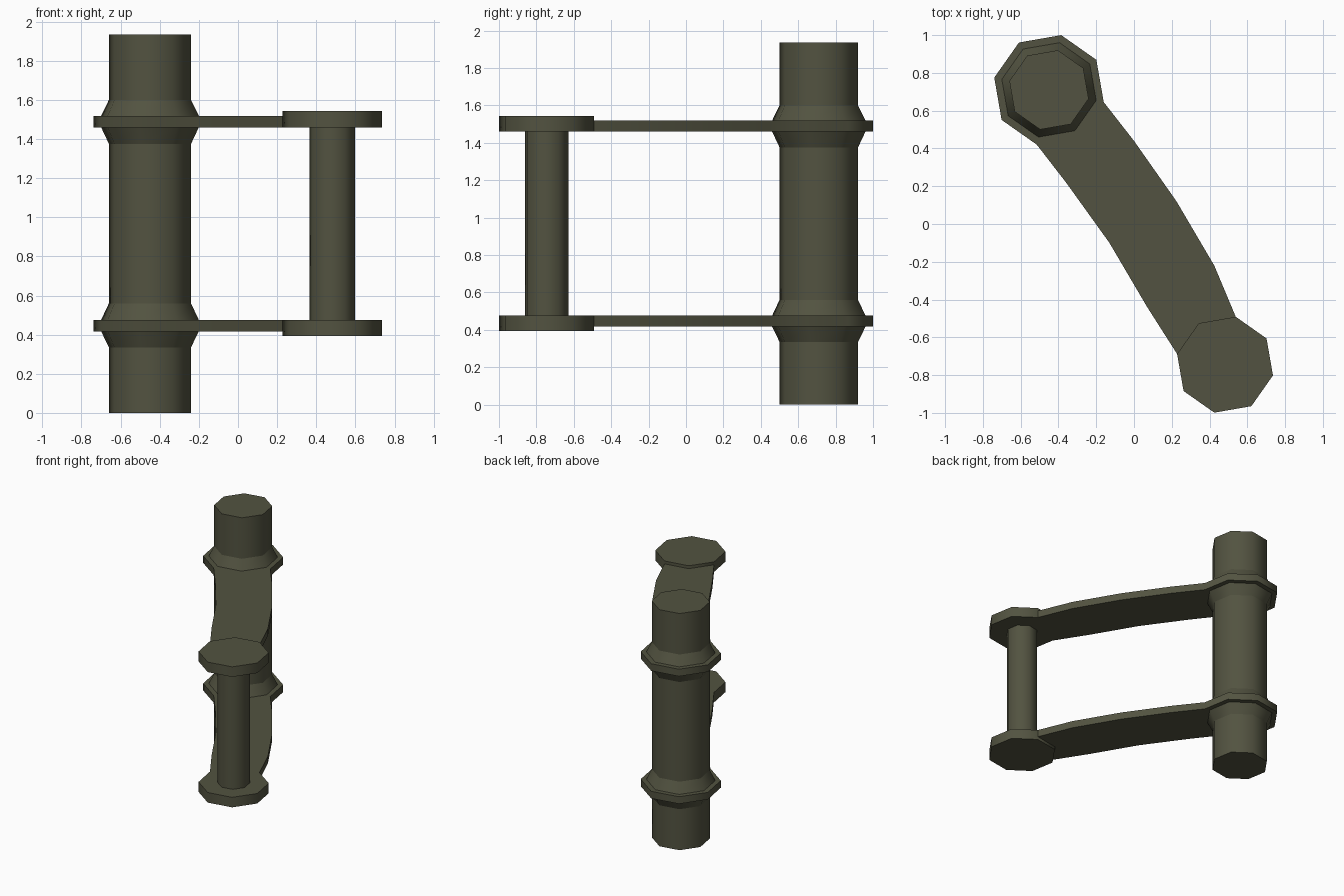
import bpy, math

if "Cube" in bpy.data.objects:
    bpy.data.objects.remove(bpy.data.objects["Cube"])

H = 1.935                     # total height
TILT = math.radians(-12.6)    # turn of every octagon
POST, PIN = (-0.45, 0.71), (0.482, -0.745)

metal = bpy.data.materials.new("dark olive metal")
metal.diffuse_color = (0.085, 0.086, 0.052, 1)
metal.use_nodes = True
metal.node_tree.nodes["Principled BSDF"].inputs["Base Color"].default_value = metal.diffuse_color


def octagon(centre, r):
    return [(centre[0] + r * math.cos(TILT + k * math.pi / 4),
             centre[1] + r * math.sin(TILT + k * math.pi / 4)) for k in range(8)]


def loft(name, low, z0, high, z1, caps=True):
    """Solid between two matching outlines, listed anticlockwise."""
    n = len(low)
    verts = [(x, y, z0) for x, y in low] + [(x, y, z1) for x, y in high]
    faces = [(i, (i + 1) % n, n + (i + 1) % n, n + i) for i in range(n)]
    if caps:
        faces += [tuple(reversed(range(n))), tuple(range(n, 2 * n))]
    mesh = bpy.data.meshes.new(name)
    mesh.from_pydata(verts, [], faces)
    mesh.materials.append(metal)
    ob = bpy.data.objects.new(name, mesh)
    bpy.context.collection.objects.link(ob)
    bpy.ops.object.select_all(action='DESELECT')
    ob.select_set(True)
    bpy.context.view_layer.objects.active = ob
    bpy.ops.object.shade_smooth_by_angle(angle=math.radians(50))


# main post and thin pin
post = octagon(POST, 0.215)
loft("main_post", post, 0, post, H)
pin = octagon(PIN, 0.12)
loft("pin", pin, 0.475, pin, H - 0.475)

# curved link outline: collar, outer arm edge, notch for the pin head, inner edge
collar = octagon(POST, 0.297)
flare = octagon(POST, 0.256)
head = octagon(PIN, 0.26)
link = collar[:7] + [(-0.36, 0.22), (-0.13, -0.10), (0.07, -0.44)]
link += [head[4], head[3], head[2], (0.425, -0.22), (0.225, 0.12), (0.0, 0.44)]

# lower and upper sets, mirrored about mid height
for side in ("lower", "upper"):
    def part(name, a, z0, b, z1, caps=True):
        if side == "upper":
            a, z0, b, z1 = b, H - z1, a, H - z0
        loft(side + "_" + name, a, z0, b, z1, caps)
    part("link", link, 0.417, link, 0.475)
    part("pin_head", head, 0.393, head, 0.475)
    part("flare_outer", post, 0.335, flare, 0.417, False)
    part("flare_inner", flare, 0.475, post, 0.56, False)
